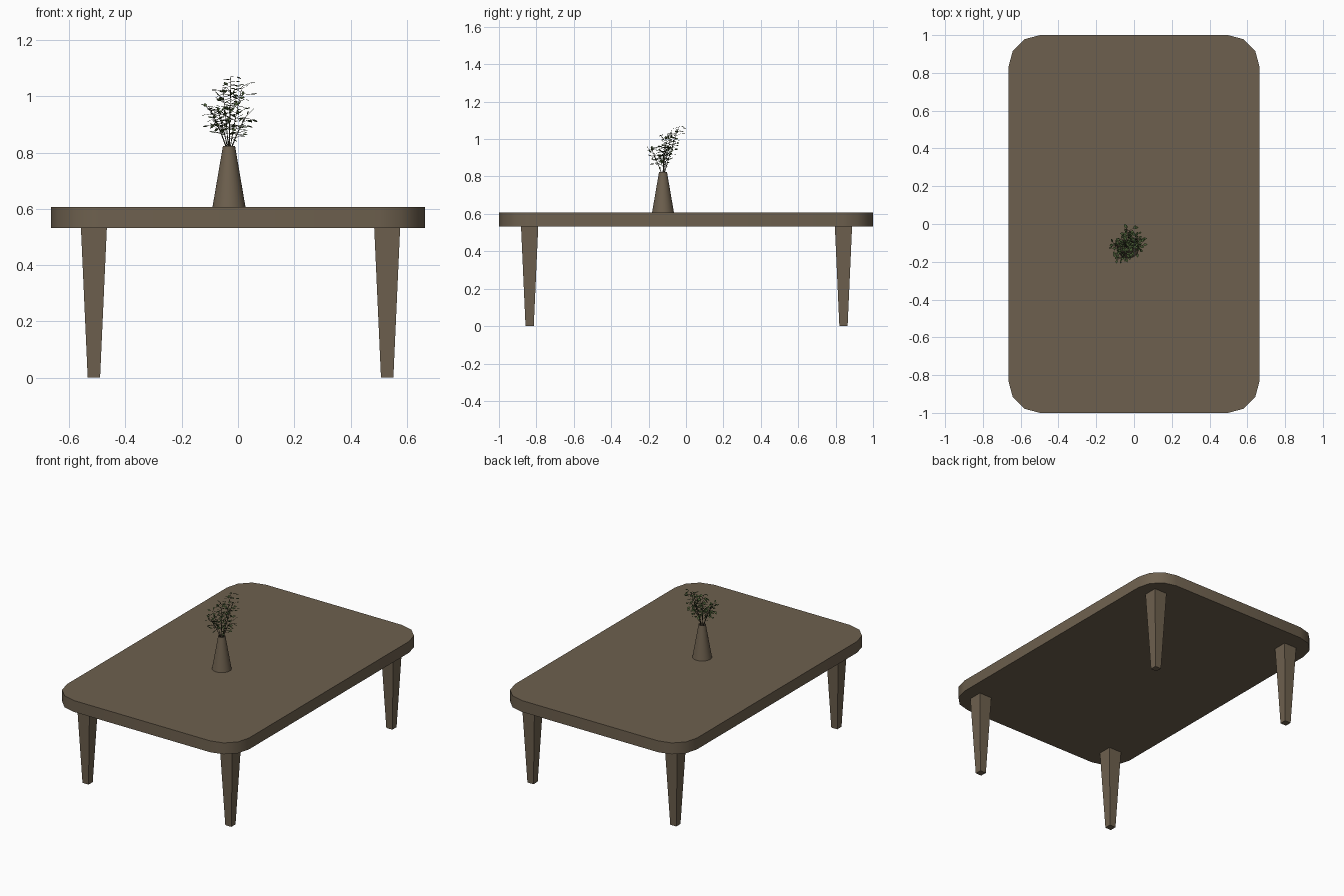
import bpy, bmesh, math, random
from mathutils import Vector, Matrix

if "Cube" in bpy.data.objects:
    bpy.data.objects.remove(bpy.data.objects["Cube"])

random.seed(7)


def material(name, rgb):
    m = bpy.data.materials.new(name)
    m.diffuse_color = (*rgb, 1)
    m.use_nodes = True
    m.node_tree.nodes["Principled BSDF"].inputs["Base Color"].default_value = m.diffuse_color
    return m


WOOD = material("brown wood", (0.155, 0.118, 0.077))
STEM = material("dark stem", (0.045, 0.040, 0.022))
LEAF = material("green leaf", (0.065, 0.105, 0.035))


def make_object(name, bm, mat, smooth_angle=None):
    bmesh.ops.recalc_face_normals(bm, faces=bm.faces)
    me = bpy.data.meshes.new(name)
    bm.to_mesh(me)
    bm.free()
    me.materials.append(mat)
    ob = bpy.data.objects.new(name, me)
    bpy.context.collection.objects.link(ob)
    if smooth_angle:
        bpy.ops.object.select_all(action='DESELECT')
        ob.select_set(True)
        bpy.context.view_layer.objects.active = ob
        bpy.ops.object.shade_smooth_by_angle(angle=math.radians(smooth_angle))
    return ob


# Table top: rounded rectangle with three segments per corner
HX, HY, R, Z0, Z1 = 0.664, 1.0, 0.166, 0.532, 0.607
bm = bmesh.new()
outline = []
for i, (sx, sy) in enumerate([(1, 1), (-1, 1), (-1, -1), (1, -1)]):
    for k in range(4):
        a = math.radians(90 * i + 30 * k)
        outline.append(bm.verts.new((sx * (HX - R) + R * math.cos(a),
                                     sy * (HY - R) + R * math.sin(a), Z0)))
base = bm.faces.new(outline)
ext = bmesh.ops.extrude_face_region(bm, geom=[base], use_keep_orig=True)
bmesh.ops.translate(bm, vec=(0, 0, Z1 - Z0),
                    verts=[v for v in ext["geom"] if isinstance(v, bmesh.types.BMVert)])
make_object("table_top", bm, WOOD, 40)

# Legs: square, tapered towards the floor
for side, x in (("left", -0.512), ("right", 0.530)):
    for end, y in (("front", -0.836), ("back", 0.842)):
        bm = bmesh.new()
        bmesh.ops.create_cone(
            bm, cap_ends=True, segments=4, radius1=0.022 * math.sqrt(2),
            radius2=0.046 * math.sqrt(2), depth=Z0,
            matrix=Matrix.Translation((x, y, Z0 / 2)) @ Matrix.Rotation(math.pi / 4, 4, 'Z'))
        make_object(f"{end}_{side}_leg", bm, WOOD)

# Vase: tapered body with an open neck
VX, VY = -0.032, -0.123
bm = bmesh.new()
SEG = 32
rings = []
for r, z in [(0.0585, Z1), (0.0215, 0.823), (0.0185, 0.823), (0.022, 0.79)]:
    rings.append([bm.verts.new((VX + r * math.cos(2 * math.pi * i / SEG),
                                VY + r * math.sin(2 * math.pi * i / SEG), z))
                  for i in range(SEG)])
for lo, hi in zip(rings, rings[1:]):
    for i in range(SEG):
        j = (i + 1) % SEG
        bm.faces.new((lo[i], lo[j], hi[j], hi[i]))
bm.faces.new(rings[0])
bm.faces.new(rings[-1])
make_object("vase", bm, WOOD, 40)


# Stems and twigs share one bevelled curve object
stems = bpy.data.curves.new("stems", 'CURVE')
stems.dimensions = '3D'
stems.bevel_depth = 0.0022
stems.bevel_resolution = 0
stems.use_fill_caps = True


def add_path(points, radii):
    sp = stems.splines.new('POLY')
    sp.points.add(len(points) - 1)
    for p, co, r in zip(sp.points, points, radii):
        p.co = (*co, 1)
        p.radius = r


# Leaves: small pointed blades, folded along the midrib
leaves = bmesh.new()


def add_leaf(pos, direction, length):
    d = direction.normalized()
    side = d.cross(Vector((random.uniform(-.5, .5), random.uniform(-.5, .5), 1))).normalized()
    up = side.cross(d)
    w = length * 0.3

    def v(a, b, c):
        return leaves.verts.new(pos + d * a * length + side * b * w + up * c * w)

    root, mid, tip = v(0, 0, 0), v(0.5, 0, -0.25), v(1, 0, -0.1)
    for s in (1, -1):
        low, high = v(0.3, s * 0.95, 0), v(0.68, s * 0.8, 0)
        leaves.faces.new((root, low, mid))
        leaves.faces.new((mid, low, high))
        leaves.faces.new((mid, high, tip))


# Branch tips and leaf count on each branch
branches = [((-0.025, -0.035, 1.070), 30), ((-0.105, -0.115, 0.965), 27),
            ((0.030, -0.120, 0.930), 25), ((-0.070, -0.185, 0.945), 26),
            ((0.015, -0.075, 1.035), 27), ((-0.055, -0.100, 1.030), 25)]
LOW, HIGH = Vector((-0.125, -0.207, 0.848)), Vector((0.048, -0.018, 1.082))
root = Vector((VX, VY, 0.792))
for tip, count in branches:
    tip = Vector(tip)
    bend = root.lerp(tip, 0.5) + Vector((0, 0, 0.02))

    def at(t):
        return root * (1 - t) ** 2 + bend * 2 * t * (1 - t) + tip * t * t

    add_path([at(i / 6) for i in range(7)], [1.1 - 0.12 * i for i in range(7)])
    for i in range(count):
        t = 0.36 + 0.64 * i / (count - 1)
        a = i * 2.4 + random.uniform(-.4, .4)
        out = Vector((math.cos(a), math.sin(a), random.uniform(-0.3, 0.6)))
        start = at(t)
        end = start + out * random.uniform(0.012, 0.036)
        end = Vector([min(max(c, l), h) for c, l, h in zip(end, LOW, HIGH)])
        add_path([start, end], [0.4, 0.3])
        turn = Vector([random.uniform(-0.7, 0.7) for _ in range(3)])
        add_leaf(end, out + turn, random.uniform(0.017, 0.026))

stem_ob = bpy.data.objects.new("stems", stems)
stems.materials.append(STEM)
bpy.context.collection.objects.link(stem_ob)
make_object("leaves", leaves, LEAF)
